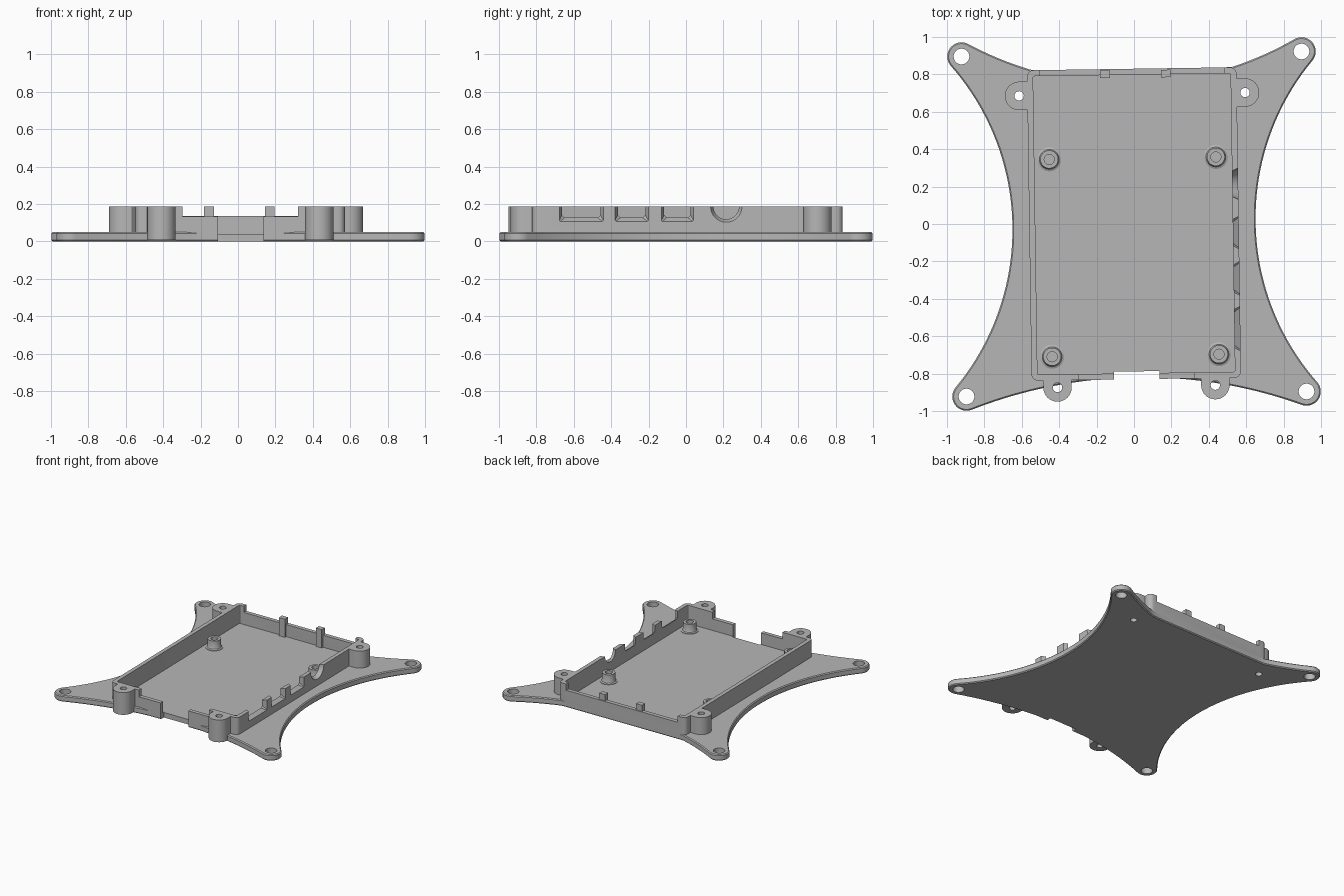
import bpy, bmesh
from math import sin, cos, pi, atan2, radians
from mathutils import Matrix

if "Cube" in bpy.data.objects:
    bpy.data.objects.remove(bpy.data.objects["Cube"])

TILT = radians(0.85)          # whole tray is turned slightly on the plate axis
TOP, PLATE, FLOOR = 0.187, 0.05, 0.04
HALF, PAD = 0.909, 0.076      # mounting hole offset, corner pad radius
WX, WY, T = 0.56, 0.83, 0.032 # tray outer half sizes, wall thickness

grey = bpy.data.materials.new("mid grey plastic")
grey.diffuse_color = (0.47, 0.47, 0.47, 1)
grey.use_nodes = True
grey.node_tree.nodes["Principled BSDF"].inputs["Base Color"].default_value = grey.diffuse_color


def make(name, bm):
    bmesh.ops.recalc_face_normals(bm, faces=bm.faces)
    me = bpy.data.meshes.new(name)
    bm.to_mesh(me)
    bm.free()
    me.materials.append(grey)
    ob = bpy.data.objects.new(name, me)
    bpy.context.collection.objects.link(ob)
    return ob


def loft(name, a, b, bevel=0):
    """Solid between two matching closed outlines of 3D points."""
    bm = bmesh.new()
    va, vb = [bm.verts.new(p) for p in a], [bm.verts.new(p) for p in b]
    caps = [bm.faces.new(va), bm.faces.new(vb)]
    n = len(a)
    for i in range(n):
        j = (i + 1) % n
        bm.faces.new((va[i], va[j], vb[j], vb[i]))
    bmesh.ops.recalc_face_normals(bm, faces=bm.faces)
    if bevel:
        rim = list({e for f in caps for e in f.edges})
        bmesh.ops.bevel(bm, geom=rim, offset=bevel, segments=1, affect='EDGES')
    return make(name, bm)


def prism(name, pts, z0, z1, bevel=0):
    return loft(name, [(x, y, z0) for x, y in pts], [(x, y, z1) for x, y in pts], bevel)


def box(name, x0, x1, y0, y1, z0, z1):
    return prism(name, [(x0, y0), (x1, y0), (x1, y1), (x0, y1)], z0, z1)


def cyl(name, x, y, r, z0, z1, n=32):
    return prism(name, [(x + r * cos(2 * pi * i / n), y + r * sin(2 * pi * i / n))
                        for i in range(n)], z0, z1)


def rounded(hx, hy, r, n=6):
    pts = []
    for k, (sx, sy) in enumerate([(1, 1), (-1, 1), (-1, -1), (1, -1)]):
        for i in range(n + 1):
            a = (k + i / n) * pi / 2
            pts.append((sx * (hx - r) + r * cos(a), sy * (hy - r) + r * sin(a)))
    return pts


def combine(ob, other, op='DIFFERENCE'):
    m = ob.modifiers.new("bool", 'BOOLEAN')
    m.operation, m.object, m.solver = op, other, 'EXACT'
    bpy.context.view_layer.objects.active = ob
    bpy.ops.object.modifier_apply(modifier=m.name)
    bpy.data.objects.remove(other)


# Star plate outline: four concave arcs joined by round corner pads
def side_arc(depth):
    c = HALF - depth
    r = (HALF ** 2 + c ** 2 - PAD ** 2) / (2 * (PAD + c))
    return depth + r, r, atan2(HALF, depth + r - HALF)


sides = [side_arc(d) for d in (0.65, 0.75, 0.65, 0.82)]
outline = []
for k in range(4):
    cu, r, a = sides[k]
    local = []
    for i in range(41):
        t = -a + 2 * a * i / 40
        u, v = cu - r * cos(t), r * sin(t)
        if k % 2 and abs(v) < WX:
            u = max(u, WY)
        local.append((u, v))
    a0, a1 = -a, pi / 2 + sides[(k + 1) % 4][2]
    for i in range(1, 20):
        t = a0 + (a1 - a0) * i / 20
        local.append((HALF + PAD * cos(t), HALF + PAD * sin(t)))
    ck, sk = round(cos(k * pi / 2)), round(sin(k * pi / 2))
    outline += [(u * ck - v * sk, u * sk + v * ck) for u, v in local]

base = prism("base_plate", outline, 0, PLATE, bevel=0.007)
combine(base, box("cut", -WX + T, WX - T, -WY + T, WY - T, FLOOR, 1))
# card slot in the front edge
combine(base, box("cut", -0.12, 0.125, -0.82, -0.7, FLOOR, 1))
combine(base, box("cut", -0.12, 0.125, -1, -0.788, -1, 1))
for sx in (-1, 1):
    for sy in (-1, 1):
        combine(base, cyl("cut", sx * HALF, sy * HALF, 0.042, -1, 1))

# Tray walls with four screw ears
ears = [(-0.604, 0.694, 1, 0), (0.604, 0.694, -1, 0),
        (-0.422, -0.868, 0, 1), (0.422, -0.868, 0, 1)]
EAR = 0.076
walls = prism("tray_walls", rounded(WX, WY, 0.035), 0.008, TOP)
for x, y, dx, dy in ears:
    combine(walls, cyl("ear", x, y, EAR, 0.008, TOP), 'UNION')
    if dx:
        xs = sorted((x, x + dx * 0.065))
        arm = box("arm", xs[0], xs[1], y - EAR, y + EAR, 0.008, TOP)
    else:
        arm = box("arm", x - EAR, x + EAR, y, y + 0.06, 0.008, TOP)
    combine(walls, arm, 'UNION')
combine(walls, prism("cut", rounded(WX - T, WY - T, 0.008, 3), -1, 1))
for x, y, dx, dy in ears:
    combine(walls, cyl("cut", x, y, 0.025, -1, 1, 24))
    if dx:
        combine(base, cyl("cut", x, y, 0.025, -1, 1, 24))

# lowered back wall, lowered front wall and open card slot
combine(walls, box("cut", -0.49, 0.495, 0.7, 1, 0.137, 1))
combine(walls, box("cut", -0.31, 0.308, -1, -0.7, 0.133, 1))
combine(walls, box("cut", -0.12, 0.125, -1, -0.7, -1, 1))


# connector openings in the right wall, flared outwards
def port(y0, y1, z, c):
    return [(y0, 0.3), (y0, z + c), (y0 + c, z), (y1 - c, z), (y1, z + c), (y1, 0.3)]


def flare(inner, outer):
    combine(walls, loft("cut", [(WX - T - 0.005, y, z) for y, z in inner],
                        [(WX + 0.004, y, z) for y, z in outer]))


for y0, y1 in [(-0.688, -0.448), (-0.39, -0.208), (-0.142, 0.034)]:
    flare(port(y0 + 0.02, y1 - 0.02, 0.13, 0.015), port(y0, y1, 0.105, 0.004))


def disc(r):
    return [(0.207 + r * cos(2 * pi * i / 32), TOP + r * sin(2 * pi * i / 32)) for i in range(32)]


flare(disc(0.066), disc(0.086))

# Clip posts on the back wall
posts = [box("back_clip_post", x - 0.026, x + 0.026, 0.782, 0.822, FLOOR, TOP)
         for x in (-0.143, 0.182)]

# Board standoffs: turned profile with blind screw hole
standoffs = []
profile = [(0.064, FLOOR - 0.003), (0.064, 0.044), (0.053, 0.049), (0.048, 0.06),
           (0.048, 0.112), (0.027, 0.112), (0.027, 0.045)]
for sx, sy in [(-0.448, 0.352), (0.443, 0.352), (-0.448, -0.703), (0.444, -0.703)]:
    bm = bmesh.new()
    n = 32
    rings = [[bm.verts.new((sx + r * cos(2 * pi * i / n), sy + r * sin(2 * pi * i / n), z))
              for i in range(n)] for r, z in profile]
    for a, b in zip(rings, rings[1:]):
        for i in range(n):
            j = (i + 1) % n
            bm.faces.new((a[i], a[j], b[j], b[i]))
    bm.faces.new(rings[0])
    bm.faces.new(rings[-1])
    standoffs.append(make("board_standoff", bm))

# Turn everything and smooth the round surfaces
for ob in [base, walls] + posts + standoffs:
    ob.data.transform(Matrix.Rotation(TILT, 4, 'Z'))
    bpy.ops.object.select_all(action='DESELECT')
    ob.select_set(True)
    bpy.context.view_layer.objects.active = ob
    bpy.ops.object.shade_smooth_by_angle(angle=radians(30))
